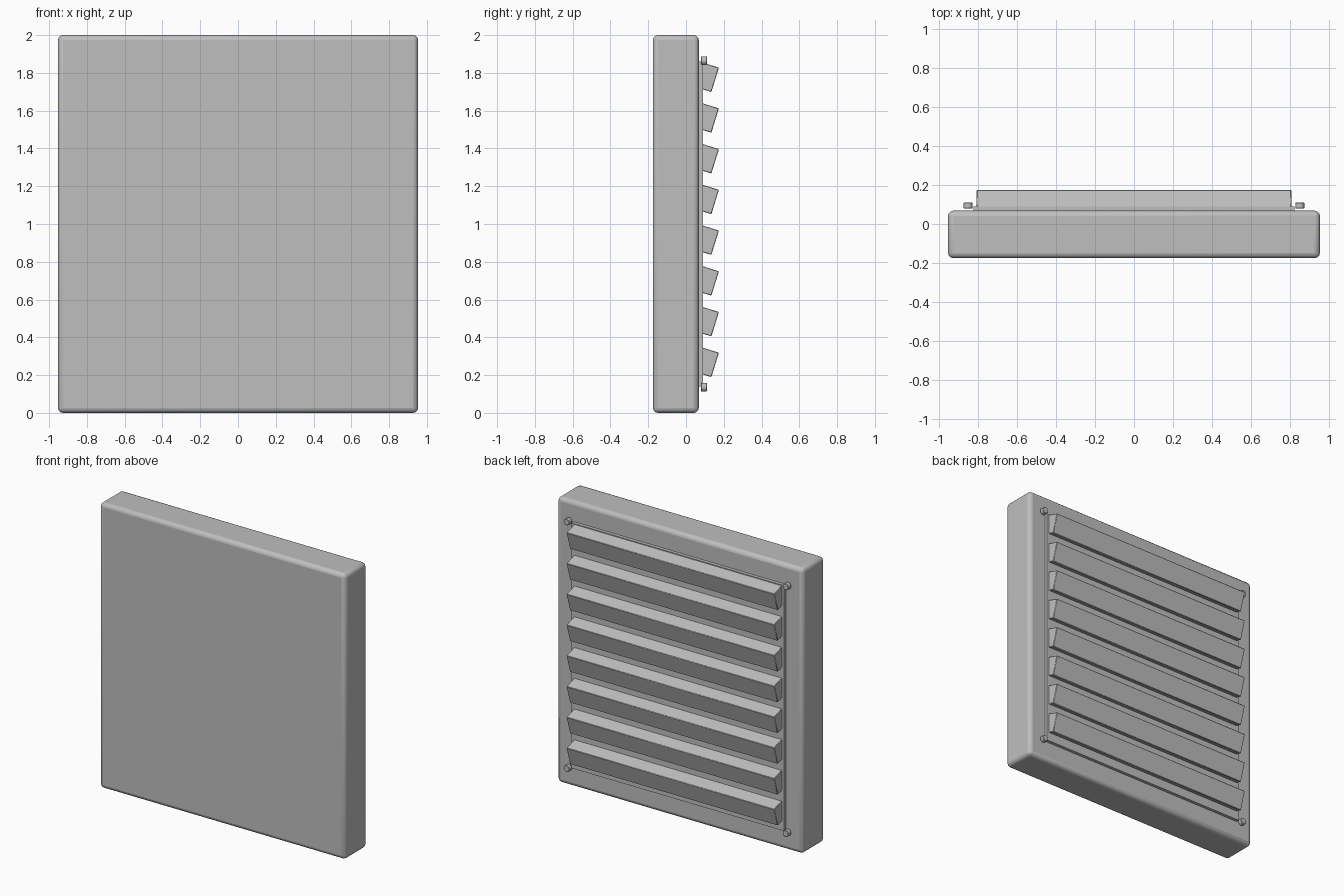
import bpy
import math

old = bpy.data.objects.get("Cube")
if old:
    bpy.data.objects.remove(old, do_unlink=True)

grey = bpy.data.materials.new("grey_metal")
grey.use_nodes = True
colour = (0.52, 0.52, 0.52, 1)
grey.diffuse_color = colour
grey.node_tree.nodes["Principled BSDF"].inputs["Base Color"].default_value = colour


def finish(obj, name, bevel=0, segments=1):
    """Name, colour, bevel and smooth a part."""
    obj.name = name
    obj.data.materials.append(grey)
    if bevel:
        mod = obj.modifiers.new("rounded_edges", "BEVEL")
        mod.width = bevel
        mod.segments = segments
    bpy.ops.object.shade_smooth_by_angle(angle=math.radians(35))
    return obj


def box(name, centre, size, tilt=0, bevel=0, segments=1):
    bpy.ops.mesh.primitive_cube_add(size=1, location=centre)
    obj = bpy.context.object
    obj.scale = size
    bpy.ops.object.transform_apply(location=False, rotation=False, scale=True)
    obj.rotation_euler.x = tilt
    return finish(obj, name, bevel, segments)


# Housing slab and thin rear panel
box("housing", (0, -0.0535, 1), (1.906, 0.243, 2), bevel=0.027, segments=3)
box("rear_panel", (0, 0.075, 1), (1.646, 0.03, 1.72))

# Tilted louvre slats, sunk into the panel
for i in range(8):
    box(f"louvre_slat_{i + 1}", (0, 0.097, 1.781 - i * 0.2156),
        (1.612, 0.12, 0.135), tilt=-0.3, bevel=0.003)

# Corner screw heads
for side, x in (("left", 0.85), ("right", -0.85)):
    for level, z in (("top", 1.865), ("bottom", 0.136)):
        bpy.ops.mesh.primitive_cylinder_add(
            vertices=16, radius=0.023, depth=0.032,
            location=(x, 0.095, z), rotation=(math.pi / 2, 0, 0))
        finish(bpy.context.object, f"screw_{level}_{side}", bevel=0.003)
